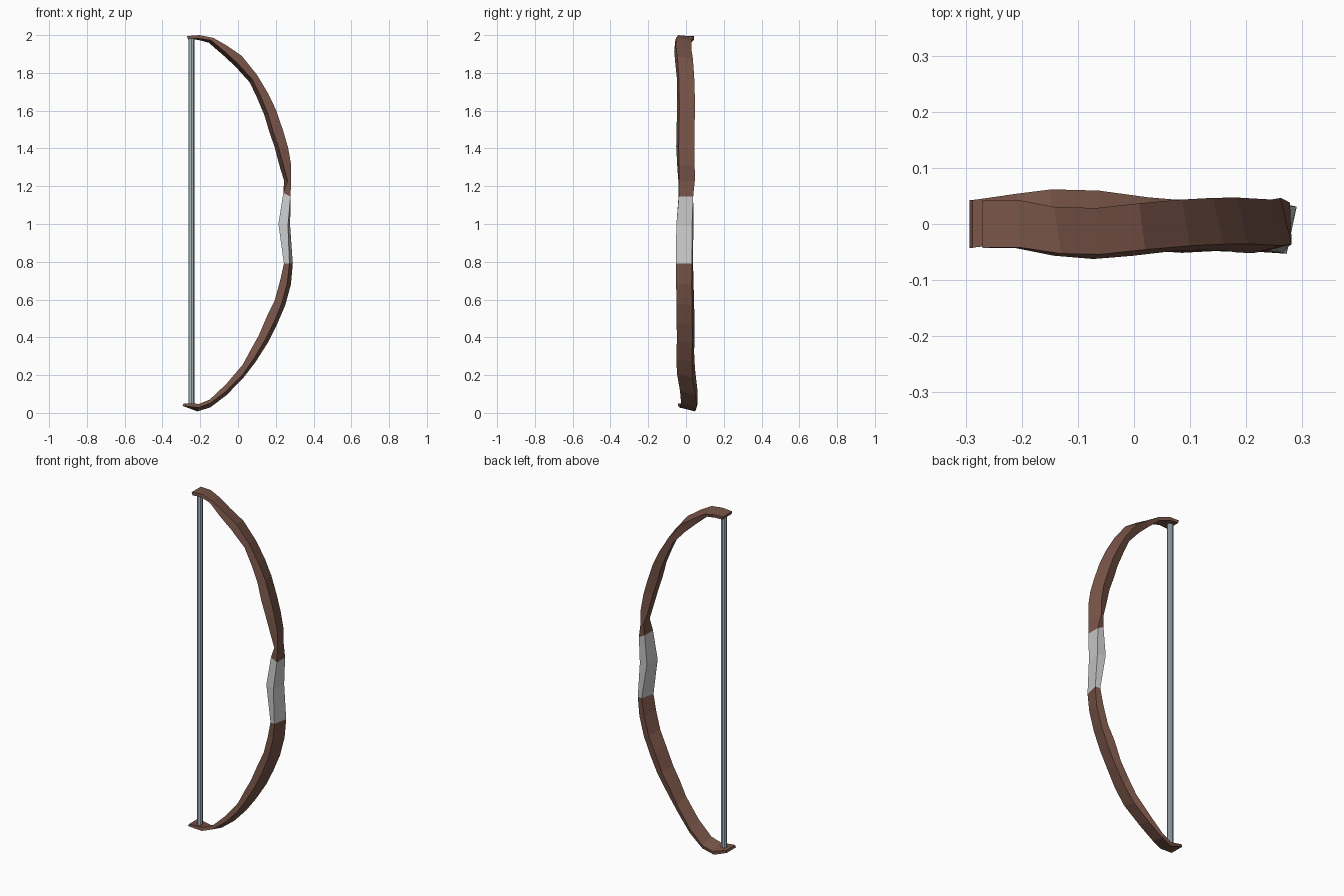
import bpy, bmesh, math
from mathutils import Vector

def material(name, rgb):
    m = bpy.data.materials.new(name)
    m.diffuse_color = (*rgb, 1)
    return m

WOOD = material("wood", (0.19, 0.09, 0.065))
WRAP = material("grip_grey", (0.51, 0.51, 0.51))
CORD = material("cord", (0.43, 0.51, 0.55))

def finish(bm, name, mat):
    bmesh.ops.recalc_face_normals(bm, faces=bm.faces)
    me = bpy.data.meshes.new(name)
    bm.to_mesh(me)
    bm.free()
    me.materials.append(mat)
    ob = bpy.data.objects.new(name, me)
    bpy.context.collection.objects.link(ob)
    return ob

def section(st):
    """Rolled rectangle between an outer and an inner point of the side outline."""
    ox, oz, ix, iz, yc, width, roll = st
    o, i = Vector((ox, yc, oz)), Vector((ix, yc, iz))
    n, c, T = (o - i).normalized(), (o + i) / 2, (o - i).length
    lim = max(0, T - 0.018) / width
    r = math.copysign(min(abs(math.radians(roll)), lim), roll)
    t = (T - width * abs(math.sin(r))) / math.cos(r)
    y = Vector((0, 1, 0))
    thick = (n * math.cos(r) + y * math.sin(r)) * t / 2
    wide = (n * math.sin(r) - y * math.cos(r)) * width / 2
    return [c + thick * a + wide * b for a, b in ((1, 1), (1, -1), (-1, -1), (-1, 1))]

def loft(name, stations, mat):
    bm = bmesh.new()
    rings = [[bm.verts.new(p) for p in section(s)] for s in stations]
    for a, b in zip(rings, rings[1:]):
        for k in range(4):
            j = (k + 1) % 4
            bm.faces.new((a[k], a[j], b[j], b[k]))
    bm.faces.new(rings[0])
    bm.faces.new(rings[-1])
    return finish(bm, name, mat)

# shared end sections of the grip: outer x, z, inner x, z, y centre, width, roll
GRIP_TOP = (0.278, 1.145, 0.240, 1.165, 0.0, 0.076, 0)
GRIP_LOW = (0.290, 0.790, 0.243, 0.790, -0.008, 0.086, -12)

# limbs: outer x, z, inner x, z, y centre
upper = [
    (-0.270, 1.995, -0.265, 1.978, 0.000),
    (-0.205, 2.000, -0.212, 1.975, 0.000),
    (-0.130, 1.985, -0.155, 1.960, -0.013),
    (-0.060, 1.945, -0.080, 1.895, -0.017),
    (0.020, 1.890, -0.015, 1.835, -0.010),
    (0.100, 1.790, 0.062, 1.750, -0.002),
    (0.160, 1.690, 0.100, 1.670, 0.000),
    (0.203, 1.600, 0.140, 1.575, 0.000),
    (0.240, 1.490, 0.165, 1.490, -0.003),
    (0.265, 1.405, 0.193, 1.410, -0.004),
    (0.281, 1.315, 0.222, 1.300, 0.000),
    (0.281, 1.225, 0.244, 1.230, 0.003),
]
lower = [
    (0.280, 0.680, 0.223, 0.700, -0.006),
    (0.250, 0.570, 0.194, 0.595, -0.004),
    (0.205, 0.465, 0.155, 0.515, -0.002),
    (0.160, 0.375, 0.110, 0.410, -0.002),
    (0.093, 0.270, 0.068, 0.335, -0.004),
    (0.028, 0.185, 0.025, 0.255, 0.000),
    (-0.060, 0.095, -0.065, 0.150, 0.014),
    (-0.145, 0.030, -0.150, 0.070, 0.018),
    (-0.215, 0.008, -0.205, 0.048, 0.010),
    (-0.293, 0.037, -0.288, 0.050, 0.000),
]
W, ROLL = 0.085, 14
loft("upper_limb", [(*s, W, ROLL) for s in upper] + [GRIP_TOP], WOOD)
loft("lower_limb", [GRIP_LOW] + [(*s, W, -ROLL) for s in lower], WOOD)

# grip, swelling towards the string
loft("grip", [GRIP_TOP, (0.276, 0.990, 0.214, 1.000, -0.006, 0.084, -8), GRIP_LOW], WRAP)

# bowstring
bm = bmesh.new()
bmesh.ops.create_cone(bm, cap_ends=True, segments=8, radius1=0.016, radius2=0.016, depth=1.94)
string = finish(bm, "bowstring", CORD)
string.location = (-0.247, 0, 1.015)
